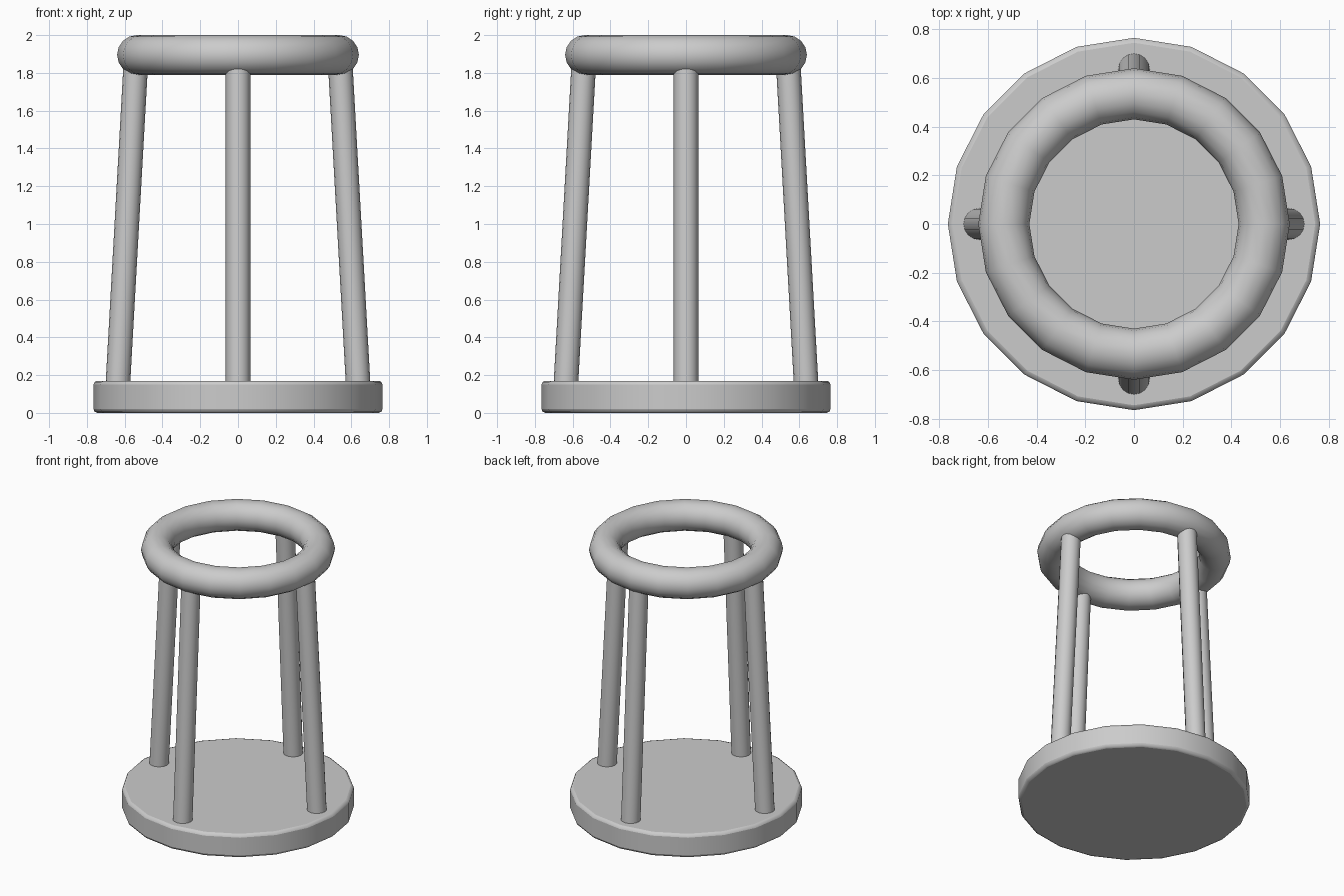
import bpy
import math
from mathutils import Vector

cube = bpy.data.objects.get("Cube")
if cube:
    bpy.data.objects.remove(cube, do_unlink=True)

# Single plain grey
grey = bpy.data.materials.new("grey")
grey.use_nodes = True
colour = (0.6, 0.6, 0.6, 1)
grey.diffuse_color = colour
grey.node_tree.nodes["Principled BSDF"].inputs["Base Color"].default_value = colour


def finish(name, angle):
    obj = bpy.context.object
    obj.name = name
    obj.data.materials.append(grey)
    bpy.ops.object.shade_smooth_by_angle(angle=math.radians(angle))
    return obj


# Round base plate with softened rims
base_height = 0.17
bpy.ops.mesh.primitive_cylinder_add(
    vertices=20, radius=0.765, depth=base_height, location=(0, 0, base_height / 2))
base = finish("base_plate", 50)
bevel = base.modifiers.new("rim_bevel", "BEVEL")
bevel.width = 0.02
bevel.segments = 2
bevel.limit_method = "ANGLE"
bevel.angle_limit = math.radians(50)

# Ring on top
bpy.ops.mesh.primitive_torus_add(
    major_segments=20, minor_segments=16, major_radius=0.535,
    minor_radius=0.105, location=(0, 0, 1.895))
finish("top_ring", 60)

# Four legs leaning inward from the base to the ring
for i, side in enumerate(("left", "back", "right", "front")):
    turn = i * math.pi / 2
    outward = Vector((math.cos(turn), math.sin(turn), 0))
    foot = outward * 0.64 + Vector((0, 0, 0.08))
    head = outward * 0.54 + Vector((0, 0, 1.87))
    axis = head - foot
    bpy.ops.mesh.primitive_cylinder_add(
        vertices=16, radius=0.065, depth=axis.length, location=(foot + head) / 2,
        rotation=axis.to_track_quat("Z", "Y").to_euler())
    finish(side + "_leg", 40)
